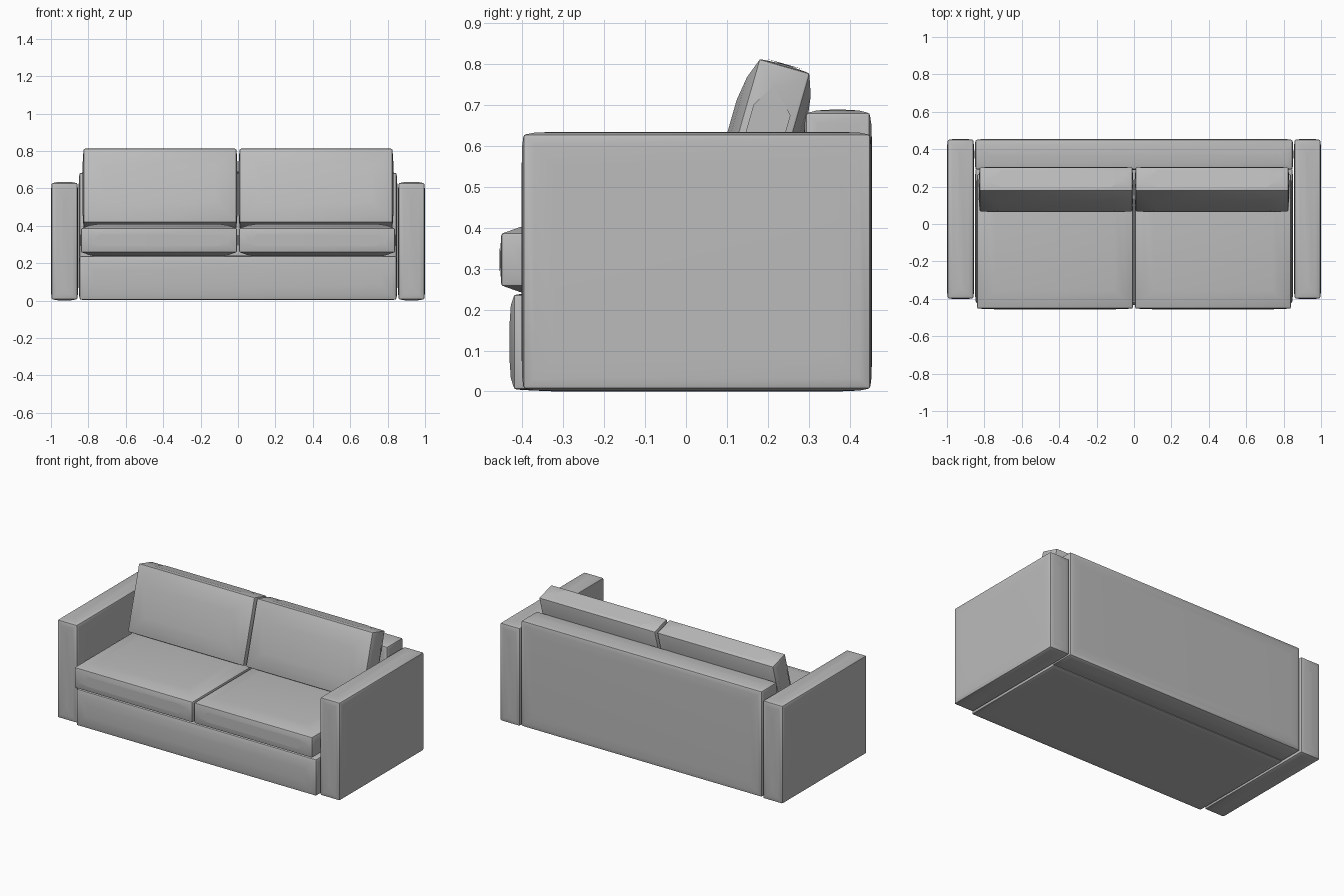
import bpy
import bmesh
from math import radians
from mathutils import Vector

cube = bpy.data.objects.get("Cube")
if cube:
    bpy.data.objects.remove(cube, do_unlink=True)

GREY = (0.5, 0.5, 0.5, 1)
fabric = bpy.data.materials.new("grey fabric")
fabric.use_nodes = True
fabric.diffuse_color = GREY
fabric.node_tree.nodes["Principled BSDF"].inputs["Base Color"].default_value = GREY


def padded_box(name, low, high, crown, border=0.02, dome=0.05, tilt=0, pivot=(0, 0, 0)):
    """Rounded box whose six panels swell outward by crown (x, y, z)."""
    low, high, crown = Vector(low), Vector(high), Vector(crown)
    size, centre = high - low - 2 * crown, (low + high) / 2
    bm = bmesh.new()
    bmesh.ops.create_cube(bm, size=1)
    for v in bm.verts:
        v.co = v.co * size + centre
    bmesh.ops.bevel(bm, geom=bm.edges[:], offset=0.007, segments=2,
                    profile=0.5, affect='EDGES')
    # Swell each large panel in two steps for a soft crown
    bm.normal_update()
    panels = sorted(bm.faces, key=lambda f: f.calc_area())[-6:]
    for face in panels:
        bulge = sum(abs(n) * c for n, c in zip(face.normal, crown))
        for width, share in ((border, 0.65), (dome, 0.35)):
            bmesh.ops.inset_individual(bm, faces=[face], thickness=width,
                                       depth=bulge * share, use_even_offset=True)
    mesh = bpy.data.meshes.new(name)
    bm.to_mesh(mesh)
    bm.free()
    mesh.materials.append(fabric)
    obj = bpy.data.objects.new(name, mesh)
    bpy.context.collection.objects.link(obj)
    obj.location = pivot
    obj.rotation_euler.x = tilt
    bpy.ops.object.select_all(action='DESELECT')
    obj.select_set(True)
    bpy.context.view_layer.objects.active = obj
    bpy.ops.object.shade_smooth_by_angle(angle=radians(35))
    return obj


# Frame: plinth under the seat and the upright back
padded_box("seat_base", (-0.85, -0.432, 0.002), (0.85, 0.31, 0.24), (0.004, 0.01, 0.003))
padded_box("back_frame", (-0.852, 0.288, 0.002), (0.852, 0.455, 0.69), (0.004, 0.005, 0.008))

for side, sign in (("right", -1), ("left", 1)):
    def span(a, b):
        return sorted((sign * a, sign * b))

    # Arm
    x0, x1 = span(0.855, 1.0)
    padded_box(side + "_arm", (x0, -0.402, 0), (x1, 0.455, 0.635),
               (0.004, 0.004, 0.006))
    # Seat cushion
    x0, x1 = span(0.002, 0.843)
    padded_box(side + "_seat_cushion", (x0, -0.456, 0.235), (x1, 0.27, 0.41),
               (0.004, 0.004, 0.022), border=0.04)
    # Leaning back cushion, pivoting at its lower edge
    x0, x1 = span(0.002, 0.832)
    padded_box(side + "_back_cushion", (x0, -0.09, 0), (x1, 0.09, 0.42),
               (0.006, 0.025, 0.005), border=0.045, dome=0.06,
               tilt=radians(-16), pivot=(0, 0.127, 0.397))
